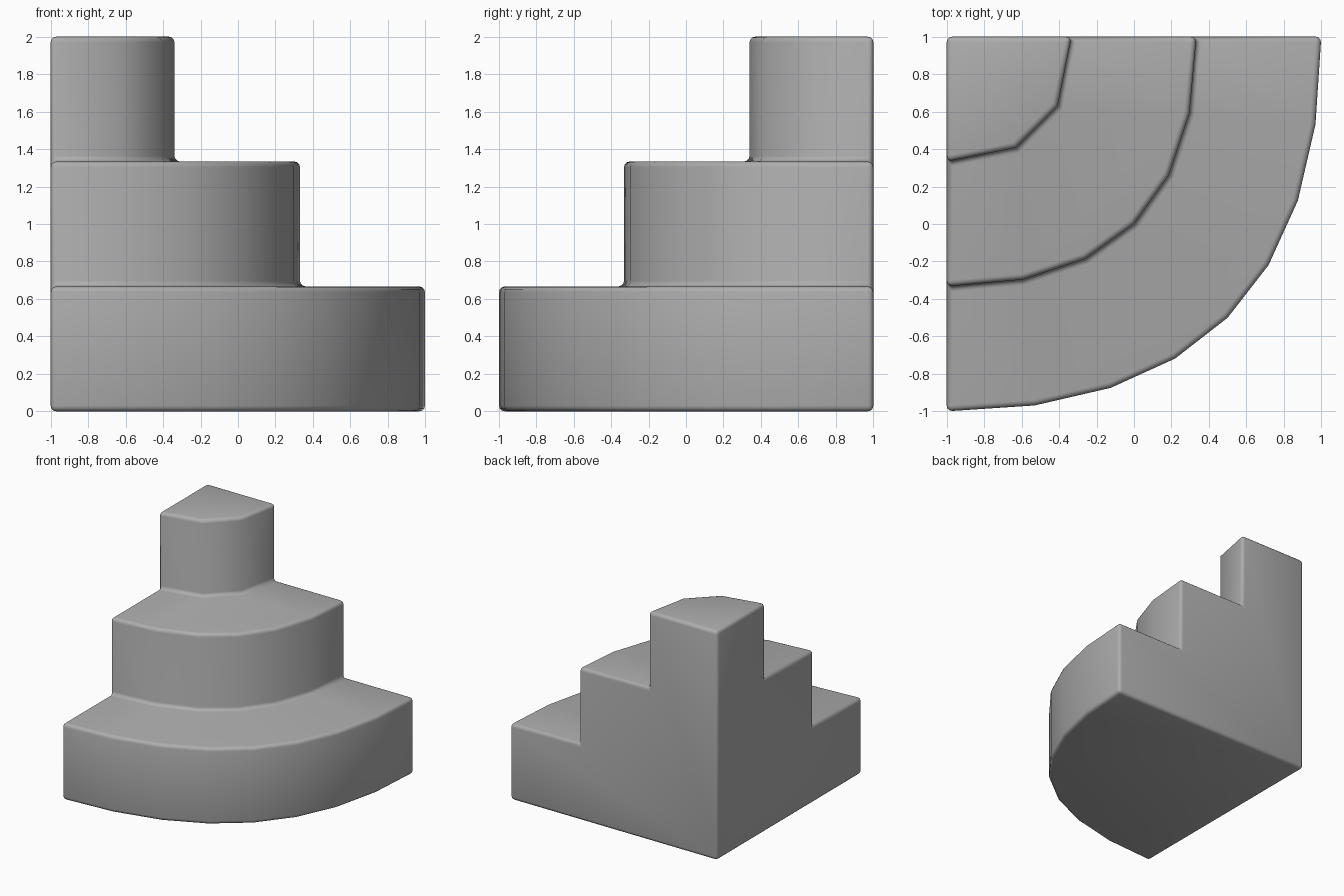
import bpy, bmesh

if "Cube" in bpy.data.objects:
    bpy.data.objects.remove(bpy.data.objects["Cube"])

bm = bmesh.new()


def arc(r, z, n):
    # Quarter-round outline about the back-left corner (quadratic curve)
    pts = []
    for i in range(n + 1):
        t = i / n
        pts.append(bm.verts.new((-1 + r * (1 - t * t), 1 - r * (2 * t - t * t), z)))
    return pts


# Three stacked tiers: radius, bottom, top, sides
tiers = [(2, 0, 2 / 3, 8), (4 / 3, 2 / 3, 4 / 3, 6), (2 / 3, 4 / 3, 2, 3)]
arcs = [(arc(r, z0, n), arc(r, z1, n)) for r, z0, z1, n in tiers]
low_corner = bm.verts.new((-1, 1, 0))
top_corner = bm.verts.new((-1, 1, 2))

# Risers
for lo, hi in arcs:
    for i in range(len(lo) - 1):
        bm.faces.new((lo[i], lo[i + 1], hi[i + 1], hi[i]))
# Treads
for k in range(2):
    bm.faces.new(arcs[k][1] + arcs[k + 1][0][::-1])
# Base, top and the two stepped flat walls
bm.faces.new(arcs[0][0] + [low_corner])
bm.faces.new(arcs[2][1] + [top_corner])
for end in (0, -1):
    profile = [a[end] for pair in arcs for a in pair]
    bm.faces.new(profile + [top_corner, low_corner])
bmesh.ops.recalc_face_normals(bm, faces=bm.faces)
for f in bm.faces:
    f.smooth = True

mesh = bpy.data.meshes.new("corner_steps")
bm.to_mesh(mesh)
bm.free()
steps = bpy.data.objects.new("corner_steps", mesh)
bpy.context.collection.objects.link(steps)

# Dark grey surface
grey = bpy.data.materials.new("dark_grey")
grey.diffuse_color = (0.42, 0.42, 0.42, 1)
grey.use_nodes = True
grey.node_tree.nodes["Principled BSDF"].inputs["Base Color"].default_value = grey.diffuse_color
mesh.materials.append(grey)

# Softened step edges
bev = steps.modifiers.new("soft_edges", "BEVEL")
bev.width = 0.03
bev.segments = 3
bev.limit_method = 'ANGLE'
bev.angle_limit = 0.8
